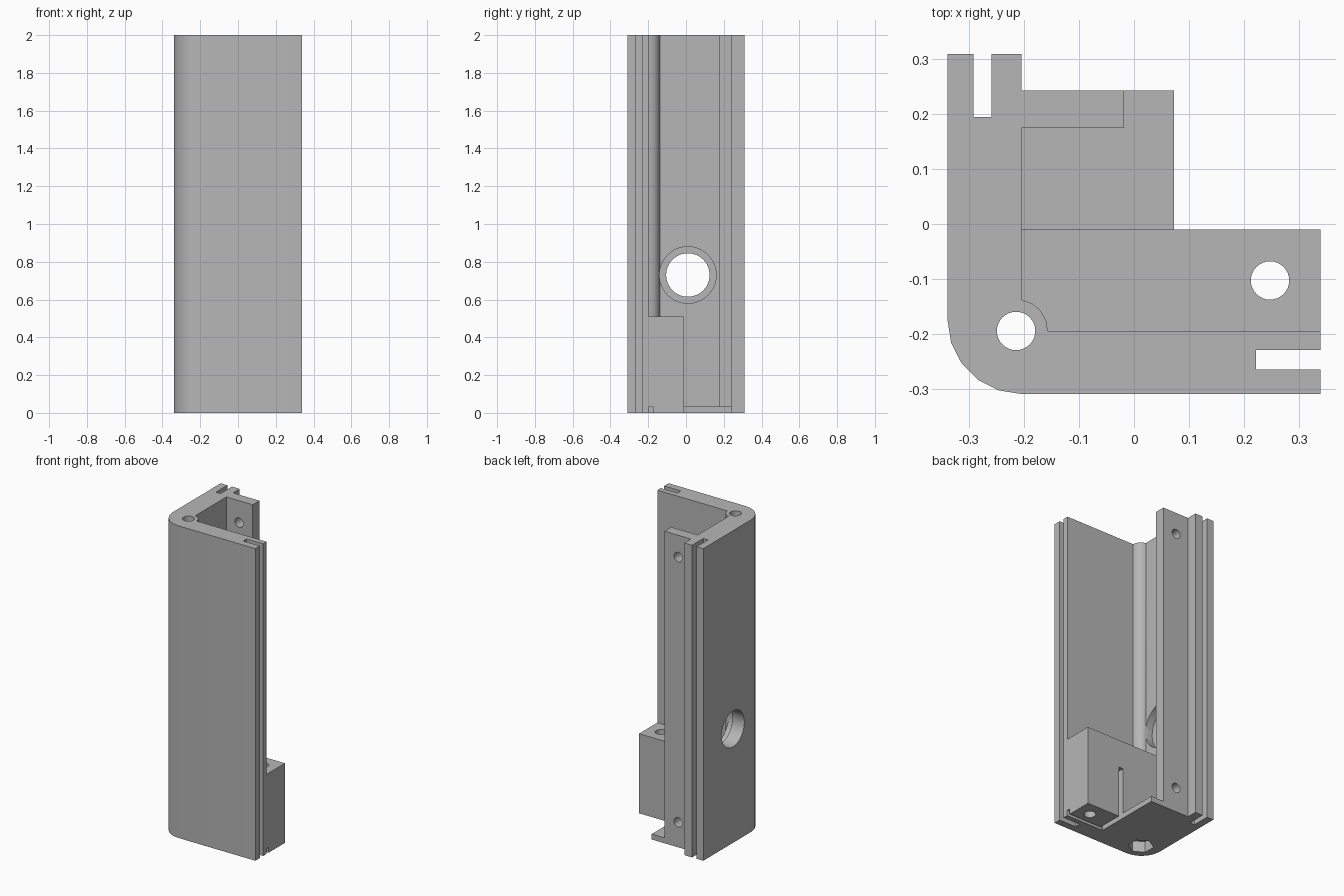
import bpy, bmesh, math
from mathutils import Matrix

cube = bpy.data.objects.get("Cube")
if cube:
    bpy.data.objects.remove(cube, do_unlink=True)

grey = bpy.data.materials.new("plain grey")
grey.use_nodes = True
grey.diffuse_color = (0.47, 0.47, 0.47, 1)
grey.node_tree.nodes["Principled BSDF"].inputs["Base Color"].default_value = grey.diffuse_color


def link(name, bm):
    bmesh.ops.recalc_face_normals(bm, faces=bm.faces)
    mesh = bpy.data.meshes.new(name)
    bm.to_mesh(mesh)
    bm.free()
    mesh.materials.append(grey)
    obj = bpy.data.objects.new(name, mesh)
    bpy.context.collection.objects.link(obj)
    return obj


def prism(name, points, z0, z1):
    bm = bmesh.new()
    face = bm.faces.new([bm.verts.new((x, y, z0)) for x, y in points])
    top = bmesh.ops.extrude_face_region(bm, geom=[face])["geom"]
    bmesh.ops.translate(bm, vec=(0, 0, z1 - z0),
                        verts=[v for v in top if isinstance(v, bmesh.types.BMVert)])
    return link(name, bm)


def box(name, x0, x1, y0, y1, z0, z1):
    return prism(name, [(x0, y0), (x1, y0), (x1, y1), (x0, y1)], z0, z1)


def rod(name, center, radius, length, axis="Z", sides=32):
    bm = bmesh.new()
    turn = {"X": Matrix.Rotation(math.pi / 2, 4, "Y"),
            "Y": Matrix.Rotation(math.pi / 2, 4, "X"), "Z": Matrix()}[axis]
    bmesh.ops.create_cone(bm, cap_ends=True, segments=sides, radius1=radius, radius2=radius,
                          depth=length, matrix=Matrix.Translation(center) @ turn)
    return link(name, bm)


def combine(target, tool, operation):
    mod = target.modifiers.new(operation.lower(), "BOOLEAN")
    mod.operation, mod.object, mod.solver = operation, tool, "EXACT"
    graph = bpy.context.evaluated_depsgraph_get()
    graph.update()
    mesh = bpy.data.meshes.new_from_object(target.evaluated_get(graph))
    target.modifiers.clear()
    target.data = mesh
    bpy.data.objects.remove(tool, do_unlink=True)


def arc(cx, cy, r, start, end, steps):
    angles = [math.radians(start + (end - start) * i / steps) for i in range(steps + 1)]
    return [(cx + r * math.cos(a), cy + r * math.sin(a)) for a in angles]


# Corner extrusion: two grooved walls, rounded corner, screw boss and back flange
HX, HY = -0.215, -0.195
profile = arc(-0.205, -0.175, 0.135, 180, 270, 5)
profile += [(0.34, -0.31), (0.34, -0.265), (0.222, -0.265), (0.222, -0.23),
            (0.34, -0.23), (0.34, -0.195)]
profile += arc(HX, HY, 0.058, 0, 80, 4)
profile += [(-0.205, 0.175), (-0.018, 0.175), (-0.018, 0.243), (-0.205, 0.243),
            (-0.205, 0.31), (-0.26, 0.31), (-0.26, 0.195), (-0.293, 0.195),
            (-0.293, 0.31), (-0.34, 0.31)]
body = prism("corner_housing", profile, 0, 2)

# Mounting block and floor plate
combine(body, box("mounting_block", -0.22, 0.34, -0.21, -0.01, 0, 0.51), "UNION")
combine(body, box("floor_plate", -0.22, 0.073, -0.05, 0.243, 0, 0.035), "UNION")

# Holes, counterbore, nut pocket and relief slots
cutters = [
    rod("corner_hole", (HX, HY, 1), 0.035, 2.2),
    rod("nut_pocket", (HX, HY, 0), 0.075, 0.14, sides=6),
    rod("block_hole", (0.248, -0.103, 0.25), 0.035, 0.8),
    rod("side_hole", (-0.27, 0.01, 0.73), 0.115, 0.2, "X", 48),
    rod("side_counterbore", (-0.215, 0.01, 0.73), 0.15, 0.08, "X", 48),
    box("cross_slot", 0.073, 0.105, -0.195, 0.02, -0.1, 0.33),
    box("end_groove", 0.08, 0.4, -0.197, -0.175, -0.1, 0.035),
]
cutters += [rod("flange_hole", (-0.115, 0.21, z), 0.03, 0.12, "Y") for z in (0.16, 1.86)]
for cutter in cutters:
    combine(body, cutter, "DIFFERENCE")

# Smooth the curved faces and keep the edges crisp
bpy.ops.object.select_all(action="DESELECT")
body.select_set(True)
bpy.context.view_layer.objects.active = body
bpy.ops.object.shade_smooth_by_angle(angle=math.radians(30))
